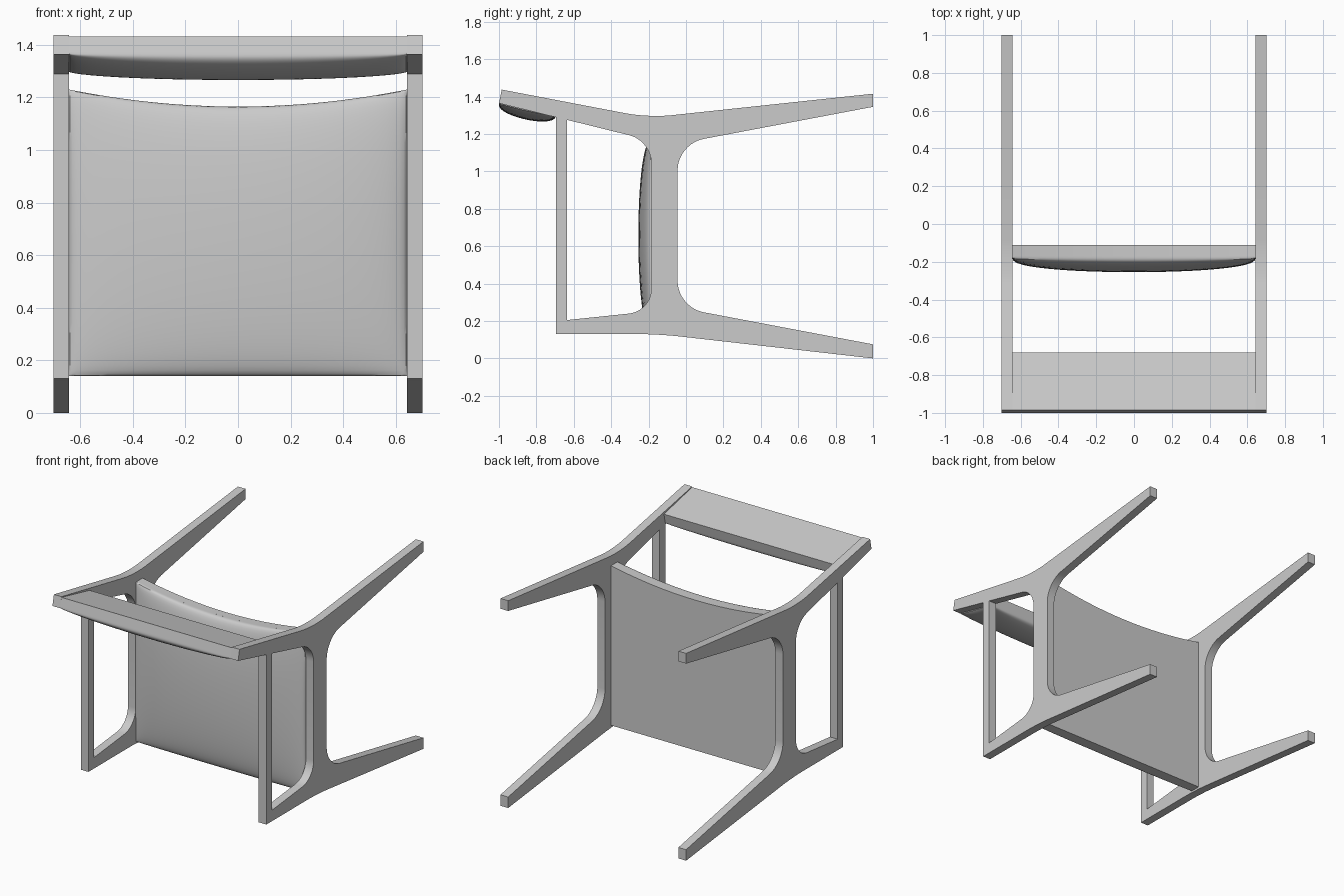
import bpy, bmesh, math
from mathutils import Vector

if "Cube" in bpy.data.objects:
    bpy.data.objects.remove(bpy.data.objects["Cube"])


def outline(corners, steps=10):
    """Corners are (y, z, trim); a non-zero trim rounds the corner."""
    pts, n = [], len(corners)
    for i, (y, z, trim) in enumerate(corners):
        p = Vector((y, z))
        if not trim:
            pts.append(p)
            continue
        a = p + (Vector(corners[i - 1][:2]) - p).normalized() * trim
        b = p + (Vector(corners[(i + 1) % n][:2]) - p).normalized() * trim
        ha, hb = a.lerp(p, 0.56), b.lerp(p, 0.56)
        for k in range(steps + 1):
            t = k / steps
            s = 1 - t
            pts.append(a * s**3 + ha * 3*s*s*t + hb * 3*s*t*t + b * t**3)
    return pts


def side_frame(name, x, half_width, loops):
    curve = bpy.data.curves.new(name, 'CURVE')
    curve.dimensions = '2D'
    curve.fill_mode = 'BOTH'
    curve.extrude = half_width
    for loop in loops:
        sp = curve.splines.new('POLY')
        sp.points.add(len(loop) - 1)
        for sp_pt, p in zip(sp.points, loop):
            sp_pt.co = (p.x, p.y, 0, 1)
        sp.use_cyclic_u = True
    ob = bpy.data.objects.new(name, curve)
    bpy.context.collection.objects.link(ob)
    ob.rotation_euler = (math.pi / 2, 0, math.pi / 2)
    ob.location.x = x
    finish(ob, True)


def finish(ob, convert=False):
    bpy.ops.object.select_all(action='DESELECT')
    ob.select_set(True)
    bpy.context.view_layer.objects.active = ob
    if convert:
        bpy.ops.object.convert(target='MESH')
    bpy.ops.object.shade_smooth_by_angle(angle=math.radians(35))


def slab(name, place, back, front, nu, nv):
    """Solid between two depth functions over the square u, v in -1..1."""
    bm = bmesh.new()
    us = [math.sin(math.pi / 2 * (2 * i / nu - 1)) for i in range(nu + 1)]
    vs = [math.sin(math.pi / 2 * (2 * j / nv - 1)) for j in range(nv + 1)]
    for depth in (back, front):
        g = [[bm.verts.new(place(u, v, depth(u, v))) for v in vs] for u in us]
        for i in range(nu):
            for j in range(nv):
                bm.faces.new((g[i][j], g[i + 1][j], g[i + 1][j + 1], g[i][j + 1]))
    rim = [e for e in bm.edges if e.is_boundary]
    bmesh.ops.bridge_loops(bm, edges=rim)
    bmesh.ops.recalc_face_normals(bm, faces=bm.faces)
    me = bpy.data.meshes.new(name)
    bm.to_mesh(me)
    bm.free()
    ob = bpy.data.objects.new(name, me)
    bpy.context.collection.objects.link(ob)
    finish(ob)


def upholstered(prefix, place, thick, rim, dome):
    def bulge(u, v):
        return thick + rim + dome * (max(0, 1 - u*u) * max(0, 1 - v*v)) ** 0.4
    slab(prefix + "_board", place, lambda u, v: 0, lambda u, v: thick, 24, 1)
    slab(prefix + "_cushion", place, lambda u, v: thick, bulge, 32, 32)


# side frames: legs, rail, arm and post in one cut-out profile
outer = outline([(-0.985, 1.437, 0), (-0.2, 1.287, 0.12), (1.0, 1.415, 0),
                 (1.0, 1.345, 0), (-0.045, 1.147, 0.14), (-0.045, 0.273, 0.14),
                 (1.0, 0.075, 0), (1.0, 0.0, 0), (-0.145, 0.13, 0.11),
                 (-0.695, 0.13, 0), (-0.695, 1.289, 0), (-1.0, 1.364, 0)])
hole = outline([(-0.635, 0.205, 0), (-0.185, 0.252, 0.12),
                (-0.185, 1.164, 0.12), (-0.635, 1.275, 0)])
for label, sx in (("left", -1), ("right", 1)):
    side_frame(label + "_side_frame", sx * 0.672, 0.029, (outer, hole))


# seat: upright panel with a dipped top edge, padded towards -y
def seat_place(u, v, w):
    top = 1.165 + 0.065 * u * u
    return (0.643 * u, -0.11 - w, 0.14 + (top - 0.14) * (v + 1) / 2)


# backrest: panel following the slope of the arms, padded underneath
def back_place(u, v, w):
    s = 0.312 * (v + 1) / 2
    return (0.643 * u, -0.985 + 0.976 * s - 0.218 * w,
            1.432 - 0.218 * s - 0.976 * w)


upholstered("seat", seat_place, 0.06, 0.01, 0.075)
upholstered("backrest", back_place, 0.06, 0.008, 0.055)
